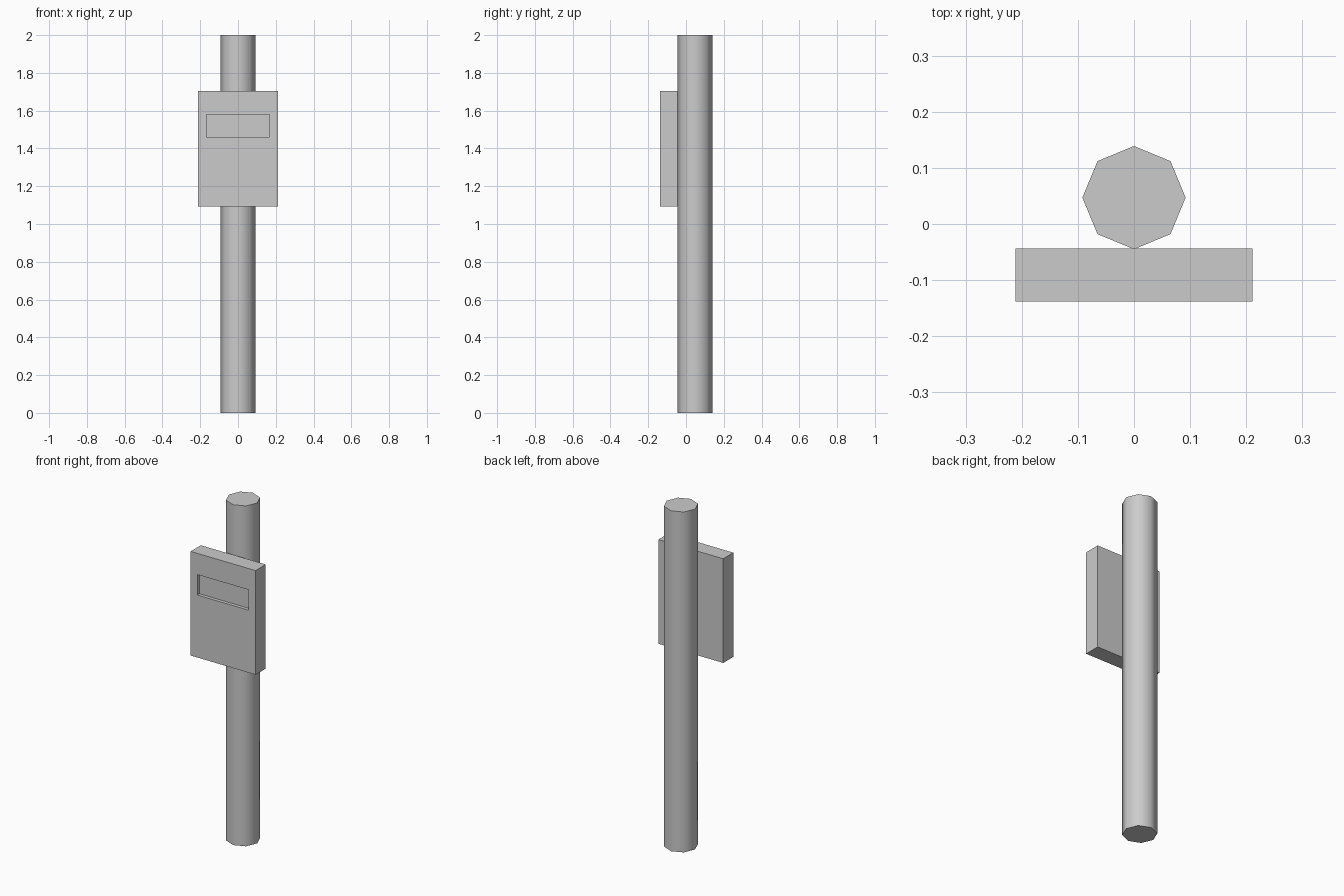
import bpy, bmesh, math
from mathutils import Matrix, Vector

if "Cube" in bpy.data.objects:
    bpy.data.objects.remove(bpy.data.objects["Cube"])

# Octagonal pole, smooth sides with sharp caps
bpy.ops.mesh.primitive_cylinder_add(vertices=8, radius=0.092, depth=2.0,
                                    location=(0, 0.047, 1.0))
pole = bpy.context.object
pole.name = "pole"
bpy.ops.object.shade_smooth_by_angle(angle=math.radians(60))

# Meter box with a recessed window in the front
X, Y0, Y1, Z0, Z1 = 0.211, -0.138, -0.044, 1.093, 1.705
WX0, WX1, WZ0, WZ1, DEPTH = -0.168, 0.166, 1.46, 1.58, 0.02
bm = bmesh.new()
bmesh.ops.create_cube(bm, size=1, matrix=Matrix.LocRotScale(
    Vector((0, (Y0 + Y1) / 2, (Z0 + Z1) / 2)), None, Vector((2 * X, Y1 - Y0, Z1 - Z0))))
bm.normal_update()
front = min(bm.faces, key=lambda f: f.calc_center_median().y)
mid = front.calc_center_median()
bmesh.ops.inset_region(bm, faces=[front], thickness=0.05)
for v in front.verts:
    v.co.x = WX0 if v.co.x < mid.x else WX1
    v.co.z = WZ0 if v.co.z < mid.z else WZ1
window = bmesh.ops.extrude_discrete_faces(bm, faces=[front])["faces"][0]
bmesh.ops.translate(bm, verts=window.verts, vec=(0, DEPTH, 0))
bmesh.ops.recalc_face_normals(bm, faces=bm.faces)
mesh = bpy.data.meshes.new("display_box")
bm.to_mesh(mesh)
bm.free()
bpy.context.collection.objects.link(bpy.data.objects.new("display_box", mesh))
